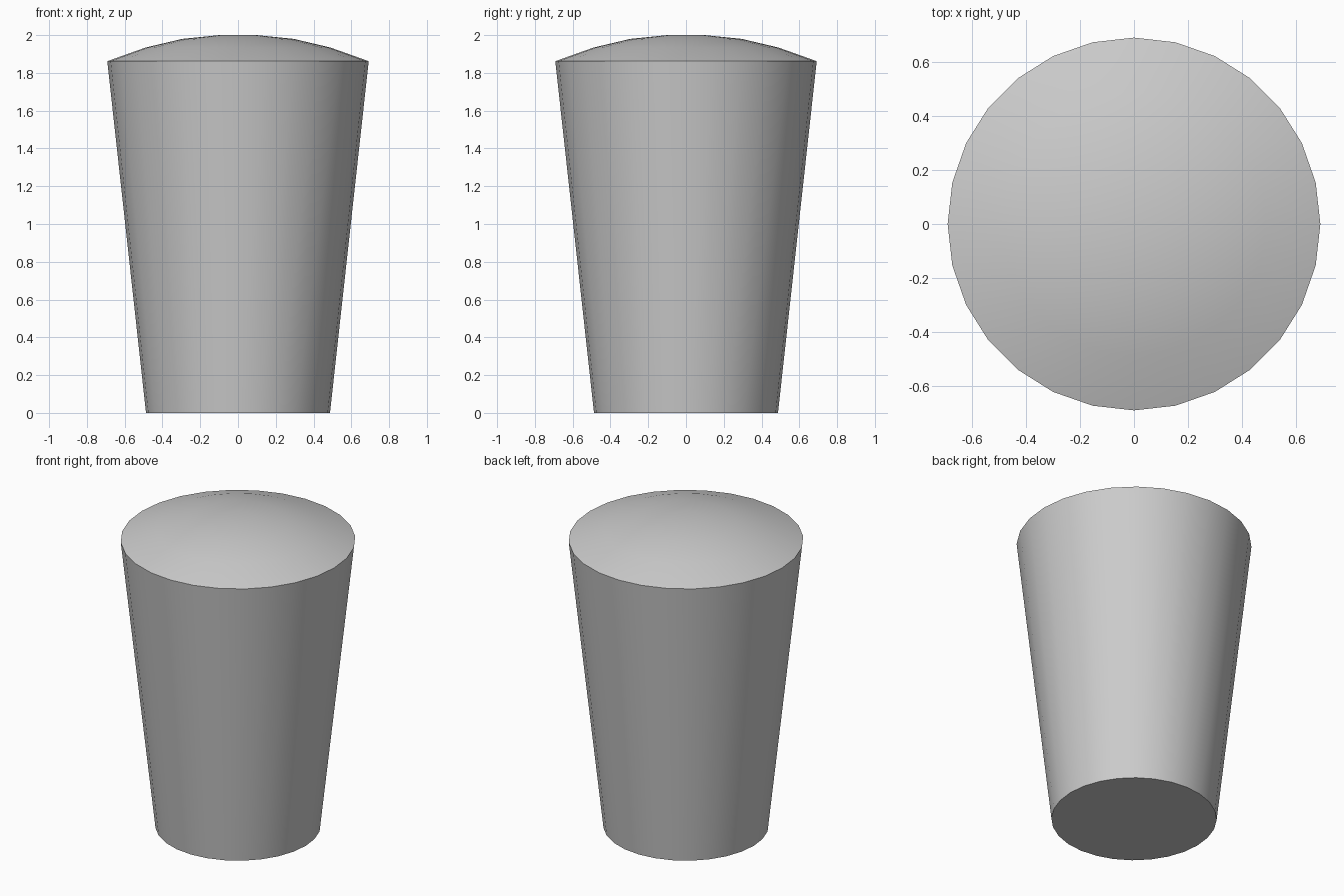
import bpy, bmesh
from math import cos, sin, pi, radians

if "Cube" in bpy.data.objects:
    bpy.data.objects.remove(bpy.data.objects["Cube"])

SIDES = 28


def lathe(name, profile):
    """Revolve (radius, z) points around z and cap both ends."""
    bm = bmesh.new()
    rings = [[bm.verts.new((r * cos(2 * pi * i / SIDES), r * sin(2 * pi * i / SIDES), z))
              for i in range(SIDES)] for r, z in profile]
    for a, b in zip(rings, rings[1:]):
        for i in range(SIDES):
            j = (i + 1) % SIDES
            bm.faces.new((a[i], a[j], b[j], b[i]))
    bm.faces.new(rings[0][::-1])
    bm.faces.new(rings[-1])
    mesh = bpy.data.meshes.new(name)
    bm.to_mesh(mesh)
    bm.free()
    obj = bpy.data.objects.new(name, mesh)
    bpy.context.collection.objects.link(obj)
    bpy.context.view_layer.objects.active = obj
    obj.select_set(True)
    bpy.ops.object.shade_smooth_by_angle(angle=radians(30))
    return obj


# Tapered body with a shallow domed top
lathe("tapered_domed_body", [
    (0.487, 0.0), (0.692, 1.862),
    (0.49, 1.934), (0.295, 1.98), (0.098, 2.0),
])
